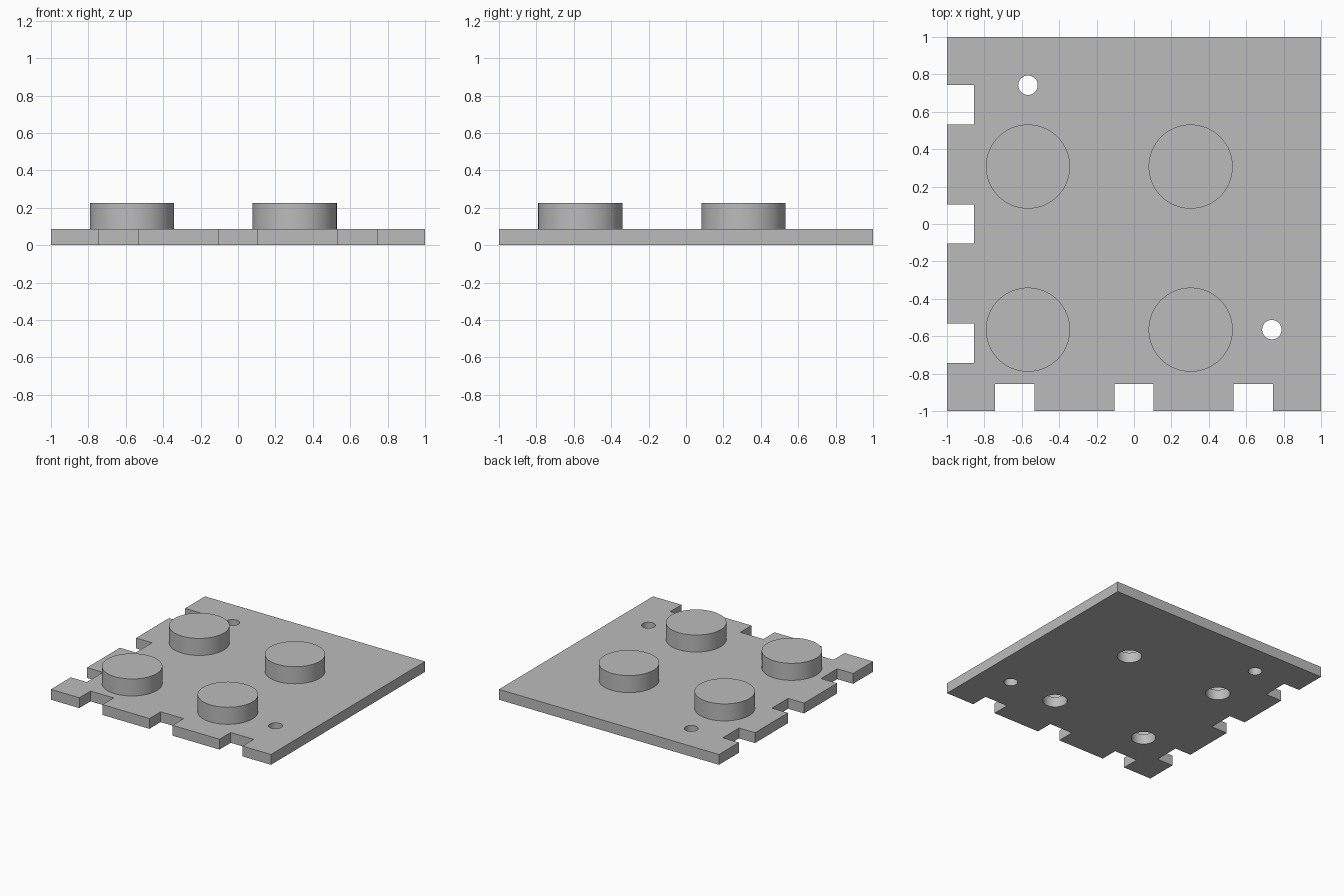
import bpy, bmesh
from math import cos, sin, tau, radians

cube = bpy.data.objects.get("Cube")
if cube:
    bpy.data.objects.remove(cube, do_unlink=True)

PLATE_TOP, BOSS_TOP = 0.085, 0.225
BORE, COUNTERBORE, BOSS_R, PIN_R = 0.092, 0.106, 0.225, 0.052
NOTCH_HALF, NOTCH_DEPTH = 0.105, 0.145
NOTCHES = (-0.637, 0.0, 0.637)
BOSSES = [(x, y) for x in (-0.567, 0.303) for y in (-0.565, 0.307)]
PINS = [(-0.567, 0.742), (0.737, -0.565)]

grey = bpy.data.materials.new("plain grey")
grey.use_nodes = True
colour = (0.5, 0.5, 0.5, 1)
grey.diffuse_color = colour
grey.node_tree.nodes["Principled BSDF"].inputs["Base Color"].default_value = colour


def finish(name, bm):
    """Turn a bmesh into a smooth-walled, sharp-edged object."""
    bmesh.ops.recalc_face_normals(bm, faces=bm.faces)
    mesh = bpy.data.meshes.new(name)
    bm.to_mesh(mesh)
    bm.free()
    mesh.materials.append(grey)
    obj = bpy.data.objects.new(name, mesh)
    bpy.context.collection.objects.link(obj)
    bpy.ops.object.select_all(action="DESELECT")
    obj.select_set(True)
    bpy.context.view_layer.objects.active = obj
    bpy.ops.object.shade_smooth_by_angle(angle=radians(30))
    return obj


def circle(radius, cx=0, cy=0, count=64):
    return [(cx + radius * cos(tau * i / count), cy + radius * sin(tau * i / count))
            for i in range(count)]


def add_loop(bm, points, z=0):
    verts = [bm.verts.new((x, y, z)) for x, y in points]
    return [bm.edges.new((a, b)) for a, b in zip(verts, verts[1:] + verts[:1])]


# Base plate: notched outline on the front and right edges, with round holes
inner = NOTCH_DEPTH - 1
front_edge = []
for c in NOTCHES:
    a, b = c - NOTCH_HALF, c + NOTCH_HALF
    front_edge += [(a, -1), (a, inner), (b, inner), (b, -1)]
side_edge = [(y, x) for x, y in reversed(front_edge)]
outline = [(-1, -1)] + front_edge + [(1, -1), (1, 1), (-1, 1)] + side_edge

bm = bmesh.new()
edges = add_loop(bm, outline)
for x, y in BOSSES:
    edges += add_loop(bm, circle(BORE, x, y))
for x, y in PINS:
    edges += add_loop(bm, circle(PIN_R, x, y, 32))
bmesh.ops.triangle_fill(bm, use_beauty=True, use_dissolve=False, edges=edges)
raised = bmesh.ops.extrude_face_region(bm, geom=bm.faces[:], use_keep_orig=True)
bmesh.ops.translate(bm, vec=(0, 0, PLATE_TOP),
                    verts=[v for v in raised["geom"] if isinstance(v, bmesh.types.BMVert)])
finish("base_plate", bm)

# Four round bosses, each a tube standing on the plate
for n, (x, y) in enumerate(BOSSES):
    bm = bmesh.new()
    loops = [add_loop(bm, circle(r), z) for r, z in (
        (BOSS_R, PLATE_TOP), (BOSS_R, BOSS_TOP),
        (COUNTERBORE, BOSS_TOP), (COUNTERBORE, PLATE_TOP))]
    for low, high in zip(loops, loops[1:]):
        bmesh.ops.bridge_loops(bm, edges=low + high)
    boss = finish(f"boss_{n + 1}", bm)
    # Open underside: keep the walls facing away from the solid
    top = max(boss.data.polygons, key=lambda p: p.center.z)
    if top.normal.z < 0:
        boss.data.flip_normals()
    boss.location = (x, y, 0)
